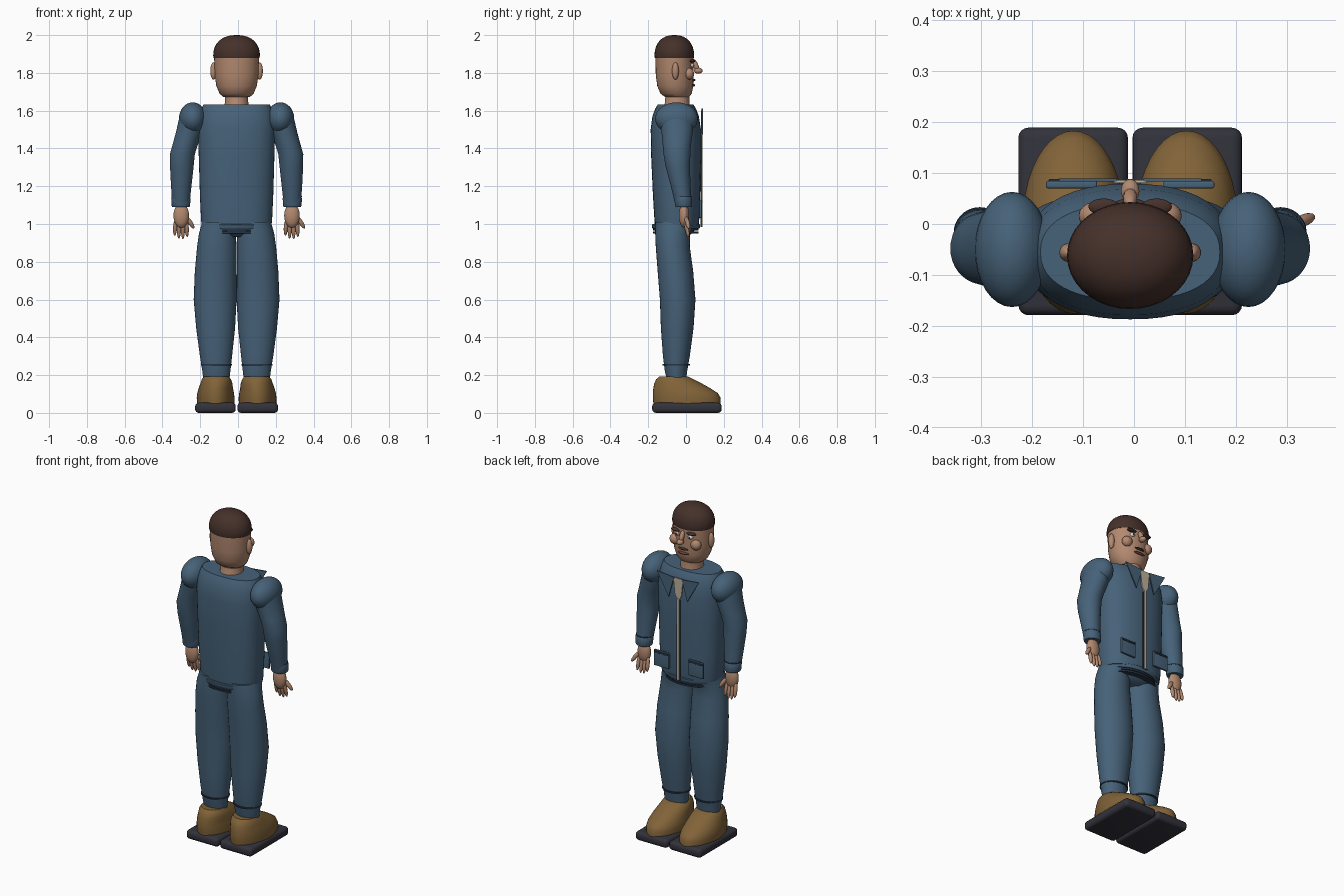
import bpy, bmesh, math
from mathutils import Vector, Matrix

CX = -0.0075  # body centre line


def mat(name, rgb):
    m = bpy.data.materials.new(name)
    m.diffuse_color = (*rgb, 1)
    return m


BLUE = mat("suit blue", (0.062, 0.122, 0.19))
NAVY = mat("seam navy", (0.02, 0.035, 0.06))
SKIN = mat("skin", (0.45, 0.25, 0.16))
HAIR = mat("dark brown hair", (0.06, 0.03, 0.023))
SHOE = mat("tan leather", (0.22, 0.125, 0.04))
SOLE = mat("sole charcoal", (0.032, 0.032, 0.044))
SHIRT = mat("shirt beige", (0.5, 0.44, 0.33))
LIP = mat("lip brown", (0.16, 0.05, 0.035))
WHITE = mat("eye white", (0.75, 0.72, 0.68))


def finish(bm, name, m, angle=40):
    bmesh.ops.recalc_face_normals(bm, faces=bm.faces)
    me = bpy.data.meshes.new(name)
    bm.to_mesh(me)
    bm.free()
    ob = bpy.data.objects.new(name, me)
    bpy.context.collection.objects.link(ob)
    me.materials.append(m)
    bpy.ops.object.select_all(action='DESELECT')
    ob.select_set(True)
    bpy.context.view_layer.objects.active = ob
    bpy.ops.object.shade_smooth_by_angle(angle=math.radians(angle))
    return ob


def loft(name, m, rings, n=36, e=2.0):
    """Stack of (z, x, y, rx, ry) superellipse rings, capped."""
    bm = bmesh.new()
    prev = None
    for z, x, y, rx, ry in rings:
        ring = []
        for i in range(n):
            a = 2 * math.pi * i / n
            c, s = math.cos(a), math.sin(a)
            ring.append(bm.verts.new((CX + x + rx * math.copysign(abs(c) ** (2 / e), c),
                                      y + ry * math.copysign(abs(s) ** (2 / e), s), z)))
        if prev:
            for i in range(n):
                j = (i + 1) % n
                bm.faces.new((prev[i], prev[j], ring[j], ring[i]))
        else:
            bm.faces.new(ring)
        prev = ring
    bm.faces.new(prev)
    return finish(bm, name, m)


def span(z, x, y0, y1, rx):
    """Ring given by its back and front y."""
    return (z, x, (y0 + y1) / 2, rx, (y1 - y0) / 2)


def ball(name, m, c, r, seg=24):
    bm = bmesh.new()
    bmesh.ops.create_uvsphere(bm, u_segments=seg, v_segments=seg // 2, radius=1)
    bmesh.ops.transform(bm, verts=bm.verts, matrix=Matrix.Translation((CX + c[0], c[1], c[2]))
                        @ Matrix.Diagonal((*r, 1)))
    return finish(bm, name, m)


def digit(name, m, a, b, r):
    """Elongated ellipsoid between two points."""
    a, b = Vector(a), Vector(b)
    d = b - a
    bm = bmesh.new()
    bmesh.ops.create_uvsphere(bm, u_segments=14, v_segments=10, radius=1)
    rot = d.to_track_quat('Z', 'Y').to_matrix().to_4x4()
    bmesh.ops.transform(bm, verts=bm.verts, matrix=Matrix.Translation((a + b) / 2 + Vector((CX, 0, 0)))
                        @ rot @ Matrix.Diagonal((r, r, d.length / 2 + r * 0.6, 1)))
    return finish(bm, name, m)


def box(name, m, c, size, bevel=0.0):
    bm = bmesh.new()
    bmesh.ops.create_cube(bm, size=1)
    bmesh.ops.transform(bm, verts=bm.verts, matrix=Matrix.Translation((CX + c[0], c[1], c[2]))
                        @ Matrix.Diagonal((*size, 1)))
    if bevel:
        bmesh.ops.bevel(bm, geom=bm.edges[:], offset=bevel, segments=4, profile=0.5, affect='EDGES')
    return finish(bm, name, m)


def plate(name, m, pts, y, t=0.006):
    """Thin flat panel from x, z outline."""
    bm = bmesh.new()
    f = bm.faces.new([bm.verts.new((CX + x, y, z)) for x, z in pts])
    out = bmesh.ops.extrude_face_region(bm, geom=[f])
    bmesh.ops.translate(bm, vec=(0, t, 0),
                        verts=[v for v in out['geom'] if isinstance(v, bmesh.types.BMVert)])
    return finish(bm, name, m)


# Head, neck and hair
loft("head", SKIN, [span(1.672, 0, -0.11, 0.015, 0.07), span(1.69, 0, -0.135, 0.03, 0.09),
                    span(1.73, 0, -0.152, 0.038, 0.107), span(1.79, 0, -0.16, 0.04, 0.116),
                    span(1.89, 0, -0.162, 0.04, 0.119)])
loft("neck", SKIN, [span(1.61, 0, -0.125, 0.025, 0.068), span(1.64, 0, -0.112, 0.018, 0.062),
                    span(1.69, 0, -0.108, 0.018, 0.06)])
loft("hair", HAIR, [(1.88, 0, -0.062, 0.121, 0.103), (1.89, 0, -0.062, 0.124, 0.105)] +
     [(1.90 + 0.10 * math.sin(t), 0, -0.062, 0.123 * math.cos(t) ** 0.85, 0.104 * math.cos(t) ** 0.85)
      for t in (0.15, 0.35, 0.55, 0.75, 0.95, 1.15, 1.35, 1.5)])

# Face
digit("nose_bridge", SKIN, (0, 0.04, 1.865), (0, 0.062, 1.815), 0.014)
ball("nose_tip", SKIN, (0, 0.065, 1.812), (0.018, 0.023, 0.016))
ball("mouth", LIP, (0, 0.036, 1.735), (0.036, 0.012, 0.008))
ball("moustache", HAIR, (0, 0.038, 1.762), (0.032, 0.012, 0.007))
for s in (-1, 1):
    ball("ear", SKIN, (s * 0.122, -0.056, 1.81), (0.017, 0.018, 0.046))
    ball("cheek", SKIN, (s * 0.07, 0.016, 1.795), (0.031, 0.027, 0.031))
    ball("eye", WHITE, (s * 0.043, 0.03, 1.84), (0.016, 0.012, 0.012))
    ball("pupil", HAIR, (s * 0.043, 0.039, 1.84), (0.007, 0.005, 0.007), 12)
    ball("eyebrow", HAIR, (s * 0.052, 0.034, 1.863), (0.03, 0.016, 0.008))

# Jacket body, pelvis and waistband
loft("jacket", BLUE, [span(0.99, 0, -0.165, 0.066, 0.184), span(1.02, 0, -0.167, 0.07, 0.188),
                      span(1.15, 0, -0.175, 0.075, 0.194), span(1.35, 0, -0.184, 0.079, 0.2),
                      span(1.5, 0, -0.187, 0.079, 0.204), span(1.57, 0, -0.178, 0.068, 0.198),
                      span(1.61, 0, -0.163, 0.053, 0.186), span(1.632, 0, -0.15, 0.04, 0.176)], 48, 2.3)
loft("pelvis", BLUE, [span(0.93, 0, -0.12, 0.0, 0.09), span(0.955, 0, -0.155, 0.04, 0.15),
                      span(1.01, 0, -0.165, 0.065, 0.18)])
loft("waistband", BLUE, [span(0.975, 0, -0.176, 0.07, 0.176), span(0.98, 0, -0.18, 0.074, 0.18),
                         span(0.996, 0, -0.18, 0.074, 0.18), span(1.0, 0, -0.176, 0.07, 0.176)])
for z in (0.956, 0.97):
    loft("waist_seam", NAVY, [span(z - 0.005, 0, -0.174, 0.066, 0.165),
                              span(z + 0.005, 0, -0.174, 0.066, 0.165)])

# Jacket front: shirt, placket, lapels and pockets
plate("shirt_front", SHIRT, [(-0.032, 1.6), (0.032, 1.6), (0.022, 1.5), (0, 1.46), (-0.022, 1.5)], 0.08)
plate("placket", SHIRT, [(-0.007, 0.985), (0.007, 0.985), (0.007, 1.48), (-0.007, 1.48)], 0.082)
for s in (-1, 1):
    plate("placket_edge", NAVY, [(s * 0.007, 0.985), (s * 0.011, 0.985), (s * 0.011, 1.47), (s * 0.007, 1.47)],
          0.078)
    plate("lapel", BLUE, [(s * 0.14, 1.612), (s * 0.026, 1.6), (s * 0.062, 1.475)], 0.083)
    box("pocket", BLUE, (s * 0.115, 0.077, 1.08), (0.1, 0.014, 0.095), 0.004)
    box("pocket_flap", NAVY, (s * 0.115, 0.082, 1.118), (0.09, 0.012, 0.012), 0.003)

for s in (-1, 1):
    # Sleeve
    ball("shoulder", BLUE, (s * 0.232, -0.05, 1.558), (0.073, 0.113, 0.086), 32)
    loft("sleeve", BLUE, [(z, s * x, y, rx, ry) for z, x, y, rx, ry in (
        (1.56, 0.236, -0.05, 0.068, 0.09), (1.49, 0.25, -0.047, 0.07, 0.083),
        (1.43, 0.269, -0.048, 0.067, 0.076), (1.37, 0.287, -0.048, 0.066, 0.071),
        (1.3, 0.29, -0.043, 0.062, 0.064), (1.2, 0.293, -0.028, 0.054, 0.052),
        (1.09, 0.295, -0.012, 0.044, 0.042))])
    loft("cuff", BLUE, [(1.09, s * 0.295, -0.012, 0.045, 0.042), (1.097, s * 0.295, -0.012, 0.049, 0.045),
                        (1.135, s * 0.295, -0.015, 0.051, 0.047), (1.142, s * 0.295, -0.016, 0.049, 0.045)])
    loft("cuff_seam", NAVY, [(1.142, s * 0.295, -0.016, 0.05, 0.046), (1.148, s * 0.295, -0.016, 0.05, 0.046)])

    # Hand, with the thumb on the same side for both
    hx = s * 0.293
    ball("palm", SKIN, (hx, -0.01, 1.045), (0.041, 0.027, 0.065))
    for k in range(4):
        x = hx - 0.03 + 0.019 * k
        tip = (0.945, 0.929, 0.927, 0.938)[k]
        digit("finger", SKIN, (x, -0.005, 1.02), (hx + (x - hx) * 1.15, 0.012, tip), 0.011)
    digit("thumb", SKIN, (hx + 0.03, 0.0, 1.035), (hx + 0.064, 0.014, 0.982), 0.012)

    # Trouser leg and hem
    lx = s * 0.107
    loft("trouser_leg", BLUE, [span(z, s * x, a, b, r) for z, x, a, b, r in (
        (1.01, 0.095, -0.163, 0.045, 0.087), (0.95, 0.101, -0.163, 0.022, 0.098),
        (0.88, 0.105, -0.16, 0.02, 0.104), (0.75, 0.111, -0.15, 0.038, 0.11),
        (0.6, 0.1135, -0.138, 0.05, 0.1135), (0.45, 0.111, -0.133, 0.04, 0.103),
        (0.3, 0.109, -0.122, 0.02, 0.085), (0.22, 0.107, -0.112, 0.006, 0.074),
        (0.17, 0.107, -0.1, 0.0, 0.068))])
    loft("hem_seam", NAVY, [span(z, lx, -0.124, 0.02, 0.082) for z in (0.252, 0.26)])

    # Shoe and sole
    loft("shoe", SHOE, [span(0.045, lx + s * 0.004, -0.172, 0.183, 0.099),
                        span(0.08, lx + s * 0.004, -0.176, 0.183, 0.1),
                        span(0.105, lx + s * 0.004, -0.176, 0.168, 0.097),
                        span(0.13, lx + s * 0.003, -0.173, 0.13, 0.091),
                        span(0.155, lx, -0.168, 0.085, 0.085), span(0.178, lx, -0.158, 0.04, 0.077),
                        span(0.193, lx, -0.14, 0.01, 0.066)], 40)
    sole = box("sole", SOLE, (s * 0.112, 0.005, 0.027), (0.215, 0.368, 0.054), 0.02)
